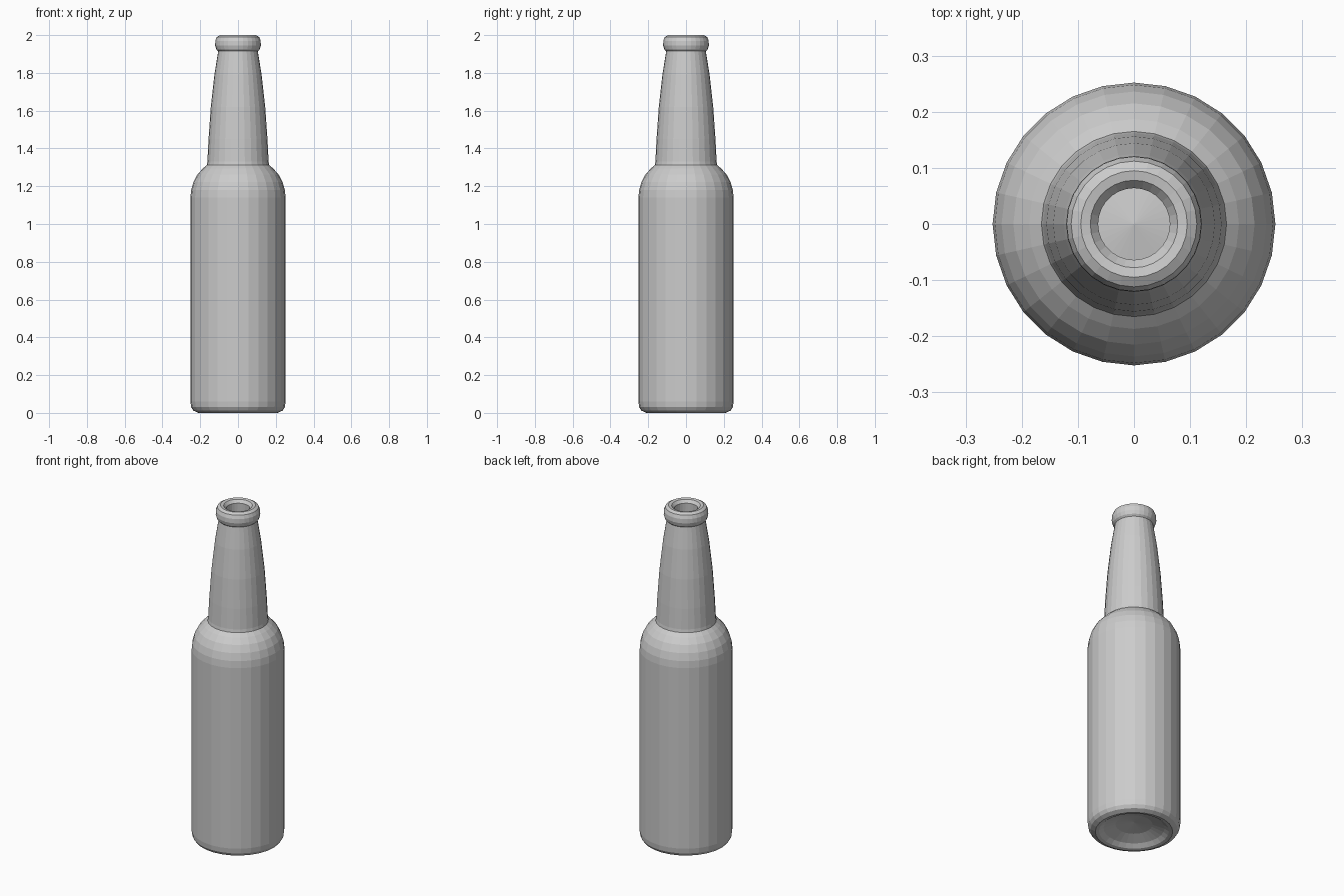
import bpy, bmesh, math

if "Cube" in bpy.data.objects:
    bpy.data.objects.remove(bpy.data.objects["Cube"])

SIDES = 28

# Outer half profile (radius, height), from the punt under the base up over the lip
outer = [(0.10, 0.045), (0.165, 0.022), (0.19, 0.004), (0.21, 0.0), (0.236, 0.012),
         (0.248, 0.03), (0.252, 0.06), (0.252, 1.14), (0.248, 1.18), (0.236, 1.222),
         (0.215, 1.262), (0.187, 1.293), (0.165, 1.312), (0.162, 1.33), (0.156, 1.45),
         (0.144, 1.62), (0.125, 1.79), (0.105, 1.915), (0.115, 1.925), (0.121, 1.945),
         (0.120, 1.97), (0.112, 1.99), (0.095, 2.0), (0.078, 1.997), (0.064, 1.98)]
# Inner half profile, down the neck to the raised inner floor
inner = [(0.066, 1.92), (0.088, 1.88), (0.105, 1.79), (0.126, 1.62), (0.138, 1.45),
         (0.145, 1.31), (0.190, 1.265), (0.222, 1.21), (0.234, 1.14), (0.234, 0.07),
         (0.215, 0.035), (0.165, 0.045), (0.10, 0.07)]


def lathe(name, profile, z_start, z_end, sides):
    """Spin a half profile about z, closing both ends with centre fans."""
    bm = bmesh.new()
    rings = []
    for r, z in profile:
        rings.append([bm.verts.new((r * math.cos(a), r * math.sin(a), z))
                      for a in (2 * math.pi * i / sides for i in range(sides))])
    first = bm.verts.new((0, 0, z_start))
    last = bm.verts.new((0, 0, z_end))
    for i in range(sides):
        j = (i + 1) % sides
        for low, high in zip(rings, rings[1:]):
            bm.faces.new((low[i], low[j], high[j], high[i]))
        bm.faces.new((first, rings[0][j], rings[0][i]))
        bm.faces.new((last, rings[-1][i], rings[-1][j]))
    bmesh.ops.recalc_face_normals(bm, faces=bm.faces)
    mesh = bpy.data.meshes.new(name)
    bm.to_mesh(mesh)
    bm.free()
    obj = bpy.data.objects.new(name, mesh)
    bpy.context.collection.objects.link(obj)
    return obj


# Hollow bottle, one continuous flat-faced wall
lathe("bottle", outer + inner, 0.06, 0.085, SIDES)
